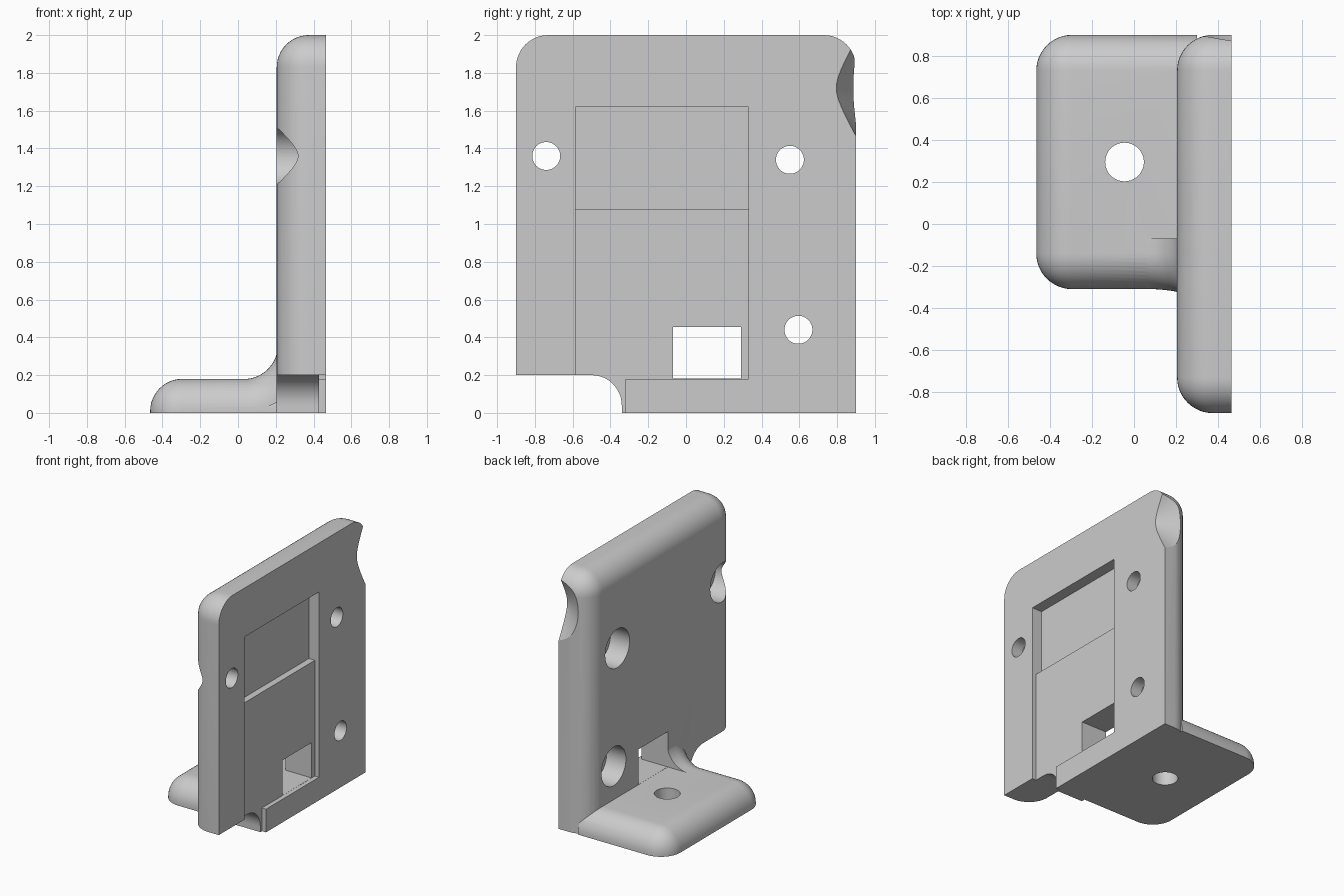
import bpy, bmesh
from math import sin, cos, pi
from mathutils import Matrix, Vector

cube = bpy.data.objects.get("Cube")
if cube:
    bpy.data.objects.remove(cube, do_unlink=True)

grey = bpy.data.materials.new("light_grey")
grey.use_nodes = True
tone = (0.6, 0.6, 0.6, 1)
grey.diffuse_color = tone
grey.node_tree.nodes["Principled BSDF"].inputs["Base Color"].default_value = tone


def finish(bm, name):
    bmesh.ops.recalc_face_normals(bm, faces=bm.faces)
    mesh = bpy.data.meshes.new(name)
    bm.to_mesh(mesh)
    bm.free()
    obj = bpy.data.objects.new(name, mesh)
    bpy.context.collection.objects.link(obj)
    mesh.materials.append(grey)
    return obj


def box(name, lo, hi, rounded=None, radius=0.17):
    """Box between two corners; edges whose midpoint passes the rule are rounded."""
    bm = bmesh.new()
    bmesh.ops.create_cube(bm, size=1)
    for v in bm.verts:
        v.co = Vector([lo[i] if v.co[i] < 0 else hi[i] for i in range(3)])
    if rounded:
        edges = [e for e in bm.edges if rounded((e.verts[0].co + e.verts[1].co) / 2)]
        bmesh.ops.bevel(bm, geom=edges, offset=radius, segments=12,
                        profile=0.5, affect='EDGES')
    return finish(bm, name)


def cylinder(name, centre, axis, r1, length, r2=None):
    bm = bmesh.new()
    turn = Vector((0, 0, 1)).rotation_difference(Vector(axis)).to_matrix().to_4x4()
    bmesh.ops.create_cone(bm, cap_ends=True, segments=48, radius1=r1,
                          radius2=r1 if r2 is None else r2, depth=length,
                          matrix=Matrix.Translation(centre) @ turn)
    return finish(bm, name)


def loft(name, rings):
    """Solid skinned through closed rings of points."""
    bm = bmesh.new()
    rows = [[bm.verts.new(p) for p in ring] for ring in rings]
    for a, b in zip(rows, rows[1:]):
        for i in range(len(a)):
            j = (i + 1) % len(a)
            bm.faces.new((a[i], a[j], b[j], b[i]))
    bm.faces.new(rows[0])
    bm.faces.new(rows[-1][::-1])
    return finish(bm, name)


def combine(target, other, operation):
    mod = target.modifiers.new(operation.lower(), 'BOOLEAN')
    mod.operation, mod.solver, mod.object = operation, 'EXACT', other
    bpy.context.view_layer.objects.active = target
    bpy.ops.object.modifier_apply(modifier=mod.name)
    bpy.data.objects.remove(other, do_unlink=True)


# Upright plate, rounded on its inner side and upper corners
X0, X1, Y = 0.205, 0.465, 0.9
bracket = box("bracket", (X0, -Y, 0), (X1, Y, 2),
              lambda m: (m.x < X0 + 0.01 and m.z > 0.1) or (m.z > 1.9 and abs(m.y) > 0.8))

# Notch under the front end of the plate, with a rounded inner corner
arc = [(-0.5 + 0.16 * cos(i * pi / 24), 0.04 + 0.16 * sin(i * pi / 24)) for i in range(13)]
notch = [(-1, -0.1), (-0.34, -0.1)] + arc + [(-1, 0.2)]
combine(bracket, loft("notch_cutter", [[(x, y, z) for y, z in notch] for x in (0, 0.6)]),
        'DIFFERENCE')

# Foot
combine(bracket, box("foot", (-0.465, -0.31, 0), (0.3, Y, 0.18),
                     lambda m: m.x < -0.46 or (m.z > 0.17 and abs(m.x) < 0.2)
                     if m.z > 0.01 else False), 'UNION')

# Curved gusset between foot and plate, flaring towards the plate
rings = []
for i in range(17):
    t = i / 16 * pi / 2
    flare = 0.13 * (i / 16) ** 2
    section = [(-0.07, 0)]
    section += [(-0.14 - (0.168 + flare) * sin(s * pi / 24), 0.17 * (1 - cos(s * pi / 24)))
                for s in range(13)]
    section.append((-0.07, 0.17))
    rings.append([(0.03 + (0.181 + d) * sin(t), y, 0.36 - (0.181 + d) * cos(t))
                  for y, d in section])
combine(bracket, loft("gusset", rings), 'UNION')

# Stepped recess in the outer face and the window through the plate
cutters = [
    box("lower_recess", (0.43, -0.585, 0.18), (0.6, 0.33, 1.2)),
    box("upper_recess", (0.378, -0.585, 1.08), (0.6, 0.33, 1.62)),
    box("recess_outlet", (0.43, -0.585, -0.1), (0.6, -0.32, 0.3)),
    box("window", (0.1, -0.069, 0.181), (0.6, 0.29, 0.455)),
    cylinder("foot_hole", (-0.045, 0.295, 0.1), (0, 0, 1), 0.092, 0.6),
    # Conical relief on the back edge
    cylinder("edge_relief", (0.55, 0.86, 1.72), (0, 1, 0), 0.022, 0.2, 0.375),
]
# Counterbored screw holes
for y, z in ((-0.74, 1.36), (0.55, 1.34), (0.595, 0.44)):
    cutters.append(cylinder("screw_hole", (0.35, y, z), (1, 0, 0), 0.074, 0.6))
    cutters.append(cylinder("counterbore", (0.22, y, z), (1, 0, 0), 0.15, 0.3))
for cutter in cutters:
    combine(bracket, cutter, 'DIFFERENCE')

bpy.ops.object.select_all(action='DESELECT')
bracket.select_set(True)
bpy.context.view_layer.objects.active = bracket
bpy.ops.object.shade_smooth_by_angle(angle=0.5)
